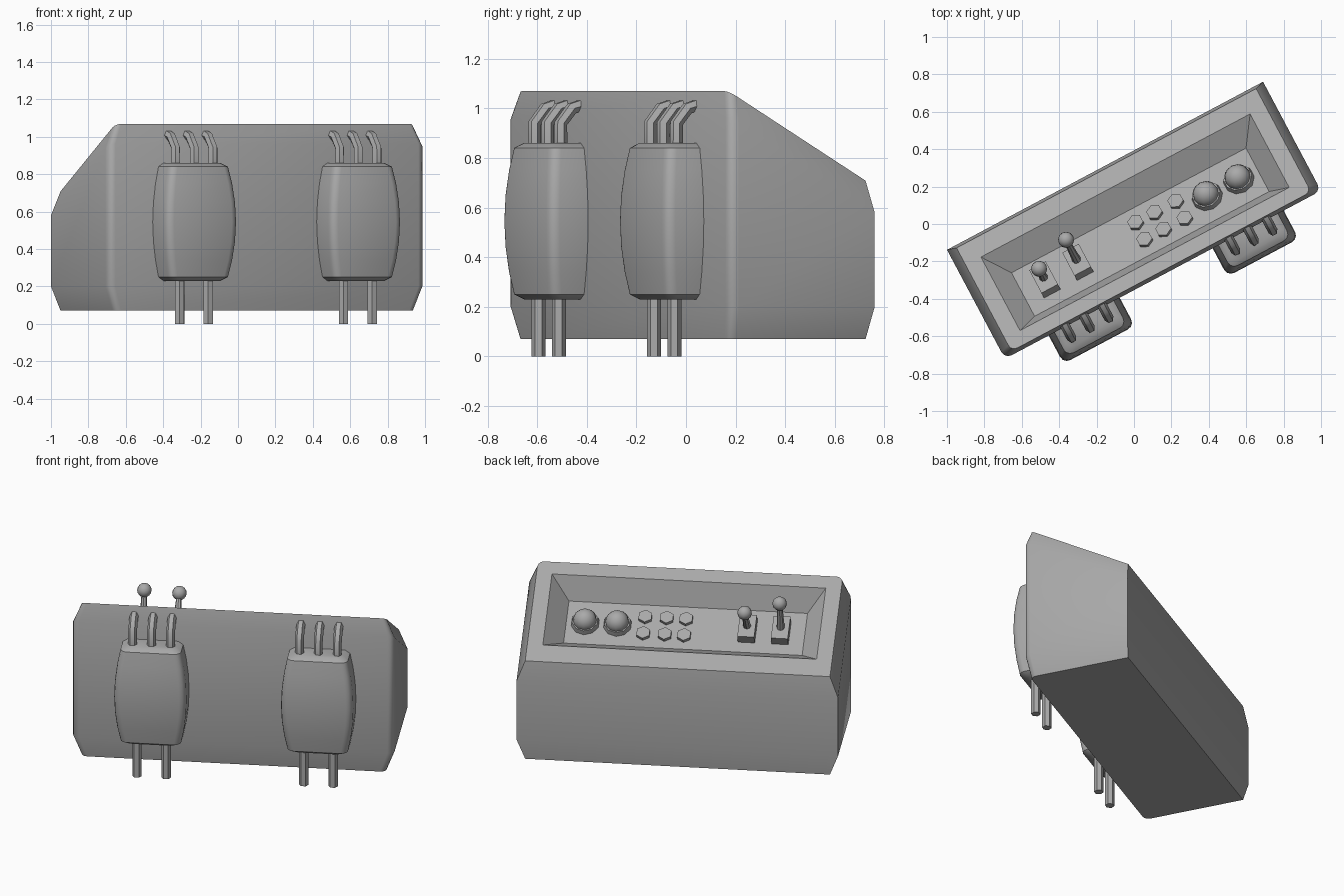
import bpy, bmesh, math
from mathutils import Matrix, Vector

if "Cube" in bpy.data.objects:
    bpy.data.objects.remove(bpy.data.objects["Cube"], do_unlink=True)

# One grey for everything
grey = bpy.data.materials.new("plain grey")
grey.use_nodes = True
COLOUR = (0.4, 0.4, 0.4, 1)
grey.diffuse_color = COLOUR
grey.node_tree.nodes["Principled BSDF"].inputs["Base Color"].default_value = COLOUR

# The console stands turned on the floor; its sloping panel has its own frame
TURN = Matrix.Translation((0, 0.02, 0)) @ Matrix.Rotation(math.radians(28), 4, 'Z')
SLOPE = math.radians(30)
PANEL = Matrix.Translation((0, -0.012, 0.897)) @ Matrix.Rotation(-SLOPE, 4, 'X')
FLOOR = PANEL @ Matrix.Translation((0, 0, -0.12))


def finish(name, bm, frame=Matrix(), angle=40):
    bmesh.ops.transform(bm, matrix=TURN @ frame, verts=bm.verts)
    bmesh.ops.recalc_face_normals(bm, faces=bm.faces)
    mesh = bpy.data.meshes.new(name)
    bm.to_mesh(mesh)
    bm.free()
    mesh.materials.append(grey)
    obj = bpy.data.objects.new(name, mesh)
    bpy.context.collection.objects.link(obj)
    bpy.ops.object.select_all(action='DESELECT')
    obj.select_set(True)
    bpy.context.view_layer.objects.active = obj
    bpy.ops.object.shade_smooth_by_angle(angle=math.radians(angle))
    return obj


def loft(rings):
    """Skin a stack of equal rings and cap both ends."""
    bm = bmesh.new()
    loops = [[bm.verts.new(p) for p in ring] for ring in rings]
    n = len(loops[0])
    for a, b in zip(loops, loops[1:]):
        for i in range(n):
            j = (i + 1) % n
            bm.faces.new((a[i], a[j], b[j], b[i]))
    bm.faces.new(loops[0])
    bm.faces.new(loops[-1])
    return bm


def tube(name, path, radius, sides=6):
    """Sweep a polygon along a path lying in a plane of constant x."""
    pts = [Vector(p) for p in path]
    rings = []
    for i, p in enumerate(pts):
        along = (pts[min(i + 1, len(pts) - 1)] - pts[max(i - 1, 0)]).normalized()
        side = Vector((1, 0, 0))
        up = along.cross(side)
        rings.append([p + radius * (math.cos(a) * side + math.sin(a) * up)
                      for a in (math.tau * k / sides for k in range(sides))])
    return finish(name, loft(rings))


def cone(name, frame, r1, r2, depth, sides):
    bm = bmesh.new()
    bmesh.ops.create_cone(bm, cap_ends=True, segments=sides, radius1=r1, radius2=r2,
                          depth=depth, matrix=Matrix.Translation((0, 0, depth / 2)))
    return finish(name, bm, frame)


def ball(name, frame, radius, sides, rings):
    bm = bmesh.new()
    bmesh.ops.create_uvsphere(bm, u_segments=sides, v_segments=rings, radius=radius)
    return finish(name, bm, frame)


def outline(hx, front, back, c):
    """Rectangle in x and y whose two front corners are rounded by c."""
    arc = [(math.sin(a), math.cos(a)) for a in (0, math.pi / 6, math.pi / 3, math.pi / 2)]
    right = [(hx - c + c * s, front + c - c * k) for s, k in arc]
    left = [(-x, y) for x, y in reversed(right)]
    return left + right + [(hx, back), (-hx, back)]


def slope_z(y):
    return 0.897 - (y + 0.012) * math.tan(SLOPE)


# Console body: four bulging rings, the upper two following the slope
wide = outline(0.957, -0.33, 0.33, 0.04)
small = outline(0.907, -0.31, 0.315, 0.035)
bm = loft([[(x, y, 0.07) for x, y in small],
           [(x, y, 0.2) for x, y in wide],
           [(x, y, slope_z(y) - 0.12) for x, y in wide],
           [(x, y, slope_z(y)) for x, y in small]])

# Recessed control panel cut into the sloping top
bm.faces.ensure_lookup_table()
top = bm.faces[len(bm.faces) - 1]
rim = list(top.verts)
bmesh.ops.delete(bm, geom=[top], context='FACES_ONLY')


def rect(hx, hy, z):
    return [bm.verts.new(PANEL @ Vector((sx * hx, sy * hy, z)))
            for sx, sy in ((-1, -1), (1, -1), (1, 1), (-1, 1))]


mouth, floor = rect(0.815, 0.257, 0), rect(0.71, 0.152, -0.12)
for i in range(4):
    j = (i + 1) % 4
    bm.faces.new((mouth[i], mouth[j], floor[j], floor[i]))
bm.faces.new(floor)
# Frame around the recess: front, right, back, left
fl, fr = rim[0:4], rim[4:8]
br, bl = rim[8], rim[9]
bm.faces.new(fl[3:] + fr[:1] + [mouth[1], mouth[0]])
bm.faces.new(fr + [mouth[1]])
bm.faces.new((fr[3], br, mouth[2], mouth[1]))
bm.faces.new((br, bl, mouth[3], mouth[2]))
bm.faces.new((bl, fl[0], mouth[0], mouth[3]))
bm.faces.new(fl + [mouth[0]])
finish("console_body", bm)

# Two domes, each in a faceted collar
for i, x in enumerate((0.405, 0.597)):
    at = FLOOR @ Matrix.Translation((x, 0, 0))
    cone(f"dome_collar_{i + 1}", at, 0.085, 0.078, 0.03, 10)
    ball(f"dome_{i + 1}", at @ Matrix.Translation((0, 0, 0.03)), 0.07, 12, 8)

# Six hexagonal buttons in two rows
for i, x in enumerate((0.002, 0.117, 0.245)):
    for row, y in (("front", -0.059), ("back", 0.059)):
        cone(f"button_{row}_{i + 1}", FLOOR @ Matrix.Translation((x, y, 0)),
             0.044, 0.044, 0.022, 6)

# Two toggle switches leaning opposite ways
for i, (x, lean) in enumerate(((-0.57, -0.045), (-0.37, 0.035))):
    at = FLOOR @ Matrix.Translation((x, 0, 0))
    bm = bmesh.new()
    bmesh.ops.create_cube(bm, matrix=Matrix.Translation((0, 0, 0.03))
                          @ Matrix.Diagonal((0.1, 0.16, 0.06, 1)))
    finish(f"switch_base_{i + 1}", bm, at)
    stick = at @ Matrix.Translation((0, 0, 0.055)) @ Matrix.Rotation(-math.atan2(lean, 0.18), 4, 'X')
    cone(f"switch_stick_{i + 1}", stick, 0.024, 0.016, 0.17, 8)
    ball(f"switch_knob_{i + 1}", at @ Matrix.Translation((0, lean, 0.24)), 0.043, 12, 8)

# Two barrel-shaped packs on the front, with bent pipes above and legs below
for side, x in (("right", -0.477), ("left", 0.516)):
    rings = []
    for k, (z, inset) in enumerate(((0.23, 0.025), (0.25, 0), (0.34, 0), (0.44, 0), (0.545, 0),
                                    (0.65, 0), (0.75, 0), (0.84, 0), (0.86, 0.025))):
        bulge = 1 - ((z - 0.545) / 0.315) ** 2
        ring = outline(0.175 + 0.04 * bulge - inset, -0.47 - 0.03 * bulge + inset,
                       -0.3, 0.04)
        rings.append([(x + px, py, z) for px, py in ring])
    finish(f"{side}_pack", loft(rings))
    for i in range(3):
        px = x + (i - 1) * 0.113
        tube(f"{side}_pipe_{i + 1}", [(px, -0.40, 0.84), (px, -0.40, 0.94),
                                      (px, -0.35, 1.0), (px, -0.305, 1.012)], 0.026)
    for i in range(2):
        px = x + (i - 0.5) * 0.174
        tube(f"{side}_leg_{i + 1}", [(px, -0.396, 0), (px, -0.396, 0.25)], 0.028)
